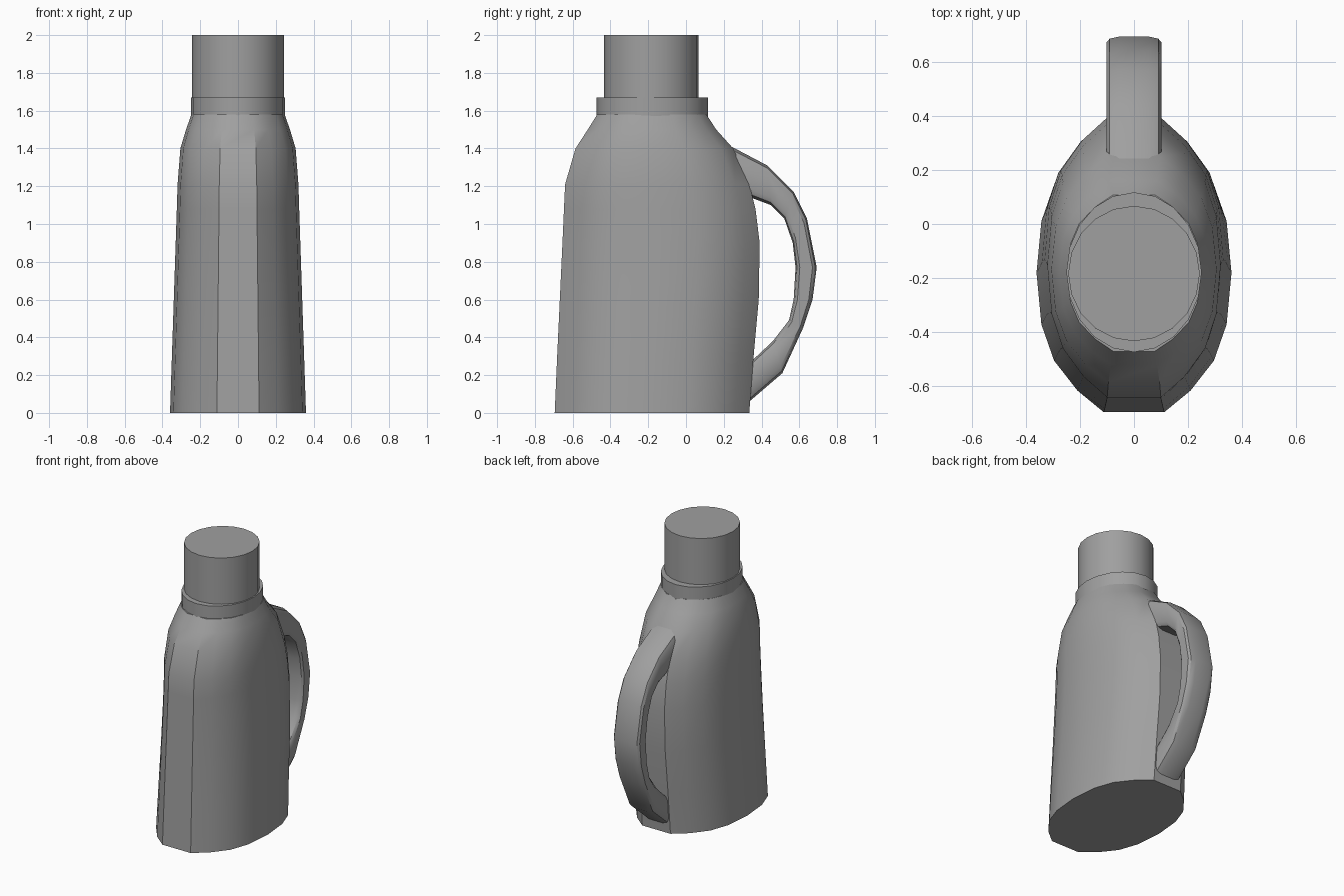
import bpy, bmesh, math

cube = bpy.data.objects.get("Cube")
if cube:
    bpy.data.objects.remove(cube, do_unlink=True)

grey = bpy.data.materials.new("plain grey")
grey.use_nodes = True
colour = (0.35, 0.35, 0.35, 1)
grey.diffuse_color = colour
grey.node_tree.nodes["Principled BSDF"].inputs["Base Color"].default_value = colour


def loft(name, rings, angle=30):
    """Skin a list of equal-length closed rings and cap both ends."""
    bm = bmesh.new()
    loops = [[bm.verts.new(p) for p in ring] for ring in rings]
    for a, b in zip(loops, loops[1:]):
        for i in range(len(a)):
            j = (i + 1) % len(a)
            bm.faces.new((a[i], a[j], b[j], b[i]))
    bm.faces.new(loops[0][::-1])
    bm.faces.new(loops[-1])
    bmesh.ops.recalc_face_normals(bm, faces=bm.faces)
    mesh = bpy.data.meshes.new(name)
    bm.to_mesh(mesh)
    bm.free()
    mesh.materials.append(grey)
    obj = bpy.data.objects.new(name, mesh)
    bpy.context.collection.objects.link(obj)
    bpy.ops.object.select_all(action="DESELECT")
    obj.select_set(True)
    bpy.context.view_layer.objects.active = obj
    bpy.ops.object.shade_smooth_by_angle(angle=math.radians(angle))
    return obj


# Body: oval outline with flat front and back, mirrored from one quarter
quarter = [(1, 0), (0.95, 0.37), (0.82, 0.63), (0.58, 0.845), (0.31, 1)]
half = quarter + [(-x, y) for x, y in quarter[::-1]]
outline = half + [(x, -y) for x, y in half[-2:0:-1]]

# height, front y, back y, half width
levels = [(0, -0.695, 0.335, 0.36), (0.3, -0.682, 0.358, 0.35),
          (0.6, -0.668, 0.385, 0.34), (0.9, -0.654, 0.39, 0.33),
          (1.08, -0.646, 0.368, 0.324), (1.21, -0.64, 0.335, 0.32),
          (1.4, -0.585, 0.25, 0.305), (1.5, -0.52, 0.16, 0.275),
          (1.58, -0.47, 0.108, 0.247)]
loft("bottle_body", [[(w * x, (f + b) / 2 + y * (b - f) / 2, z) for x, y in outline]
                     for z, f, b, w in levels])


# Neck collar and cap: straight elliptical drums
def drum(name, rx, ry, y, z0, z1, sides):
    steps = [2 * math.pi * i / sides for i in range(sides)]
    loft(name, [[(rx * math.sin(a), y - ry * math.cos(a), z) for a in steps]
                for z in (z0, z1)])


drum("neck_collar", 0.25, 0.295, -0.178, 1.565, 1.67, 20)
drum("cap", 0.243, 0.25, -0.183, 1.64, 2.0, 20)

# Handle: outer and inner side curves skinned with a chamfered section
outer = [(0.24, 1.41), (0.43, 1.31), (0.57, 1.17), (0.64, 1.03), (0.692, 0.77),
         (0.67, 0.6), (0.62, 0.45), (0.51, 0.21), (0.3, 0.03)]
inner = [(0.29, 1.16), (0.45, 1.1), (0.52, 1.03), (0.565, 0.9), (0.58, 0.77),
         (0.57, 0.6), (0.545, 0.49), (0.46, 0.38), (0.3, 0.23)]
side = [(0.055, 0), (0.09, 0.07), (0.102, 0.2), (0.102, 0.8), (0.09, 0.93), (0.055, 1)]
section = side + [(-x, t) for x, t in side[::-1]]
loft("handle", [[(x, o[0] + t * (i[0] - o[0]), o[1] + t * (i[1] - o[1]))
                 for x, t in section] for o, i in zip(outer, inner)], 35)
